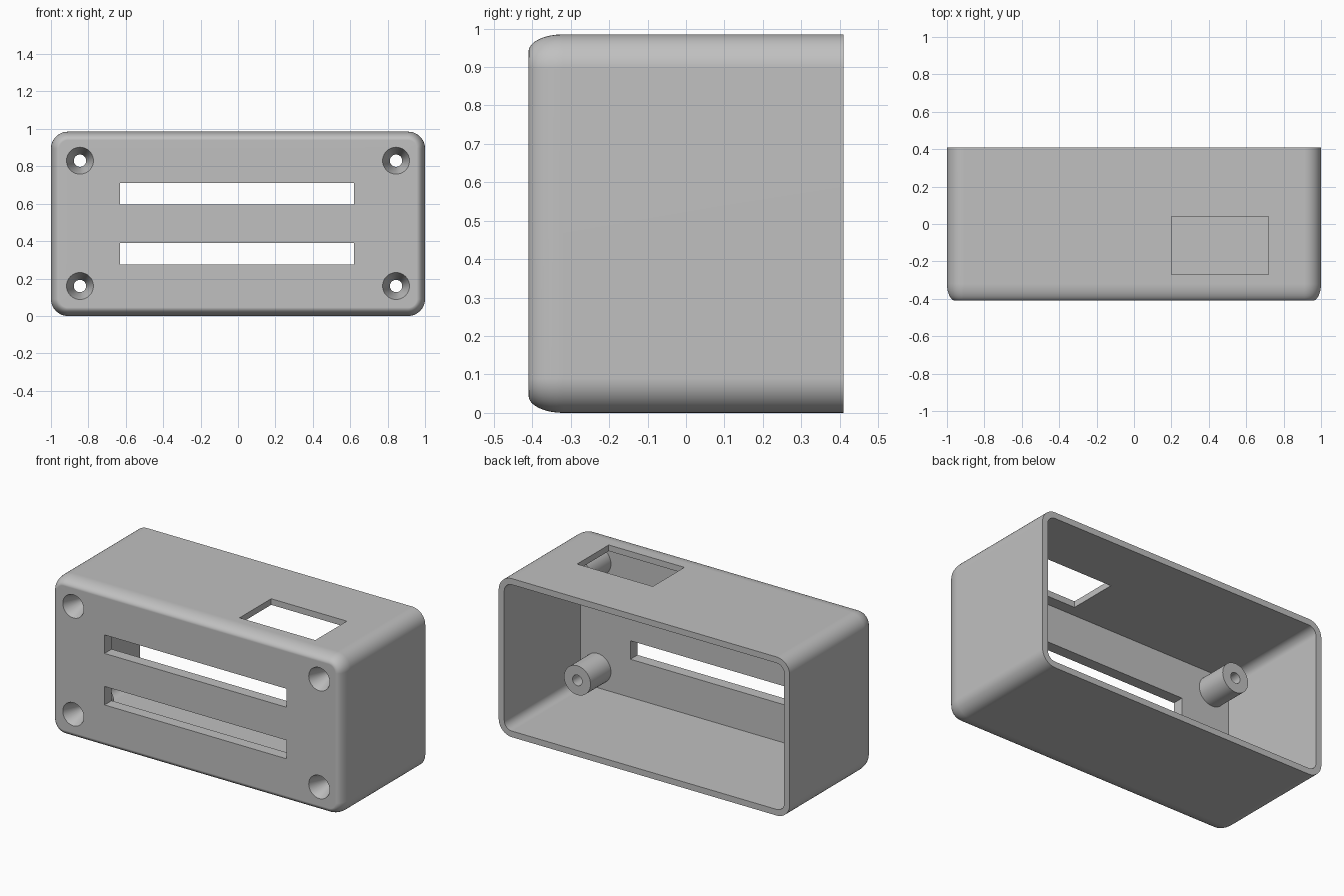
import bpy, bmesh
from math import sin, cos, pi
from mathutils import Matrix, Vector

if "Cube" in bpy.data.objects:
    bpy.data.objects.remove(bpy.data.objects["Cube"], do_unlink=True)

W, H, D = 1.0, 0.985, 0.41         # half width, height, half depth
WALL, FRONT = 0.038, 0.07          # side and front wall thickness
RADIUS, EDGE_IN, EDGE_DEEP = 0.09, 0.045, 0.09
HOLES = [(x, z) for x in (-0.845, 0.845) for z in (0.16, 0.83)]

plastic = bpy.data.materials.new("grey plastic")
plastic.use_nodes = True
GREY = (0.53, 0.53, 0.53, 1)
plastic.diffuse_color = GREY
plastic.node_tree.nodes["Principled BSDF"].inputs["Base Color"].default_value = GREY


def finish(name, bm):
    bmesh.ops.recalc_face_normals(bm, faces=bm.faces)
    mesh = bpy.data.meshes.new(name)
    bm.to_mesh(mesh)
    bm.free()
    mesh.materials.append(plastic)
    obj = bpy.data.objects.new(name, mesh)
    bpy.context.collection.objects.link(obj)
    return obj


def loft(name, sections):
    """Skin a closed solid over sections that share a point count."""
    bm = bmesh.new()
    rings = [[bm.verts.new(p) for p in s] for s in sections]
    n = len(rings[0])
    for a, b in zip(rings, rings[1:]):
        for i in range(n):
            j = (i + 1) % n
            bm.faces.new((a[i], a[j], b[j], b[i]))
    bm.faces.new(rings[0])
    bm.faces.new(rings[-1][::-1])
    return finish(name, bm)


def rounded_section(y, inset, radius, steps=10):
    pts = []
    for k, (sx, sz) in enumerate(((1, 1), (-1, 1), (-1, -1), (1, -1))):
        cx = sx * (W - inset - radius)
        cz = H / 2 + sz * (H / 2 - inset - radius)
        for i in range(steps + 1):
            a = pi / 2 * (k + i / steps)
            pts.append(Vector((cx + radius * cos(a), y, cz + radius * sin(a))))
    return pts


def lathe(name, x, z, profile, sides=40):
    """Round solid along y from (y, radius) pairs."""
    return loft(name, [[(x + r * cos(2 * pi * i / sides), y, z + r * sin(2 * pi * i / sides))
                        for i in range(sides)] for y, r in profile])


def block(name, low, high):
    bm = bmesh.new()
    low, high = Vector(low), Vector(high)
    bmesh.ops.create_cube(bm, size=1, matrix=Matrix.Translation((low + high) / 2)
                          @ Matrix.Diagonal((*(high - low), 1)))
    return finish(name, bm)


def combine(target, other, operation):
    mod = target.modifiers.new(operation.lower(), 'BOOLEAN')
    mod.operation, mod.solver, mod.object = operation, 'EXACT', other
    bpy.context.view_layer.objects.active = target
    bpy.ops.object.modifier_apply(modifier=mod.name)
    bpy.data.objects.remove(other, do_unlink=True)


# Outer shell with softened front edge
sections = []
for i in range(9):
    a = pi / 2 * i / 8
    inset = EDGE_IN * (1 - sin(a))
    sections.append(rounded_section(-D + EDGE_DEEP * (1 - cos(a)), inset, RADIUS - inset))
sections.append(rounded_section(D, 0, RADIUS))
case = loft("case", sections)

# Hollow, open at the back
combine(case, loft("cavity", [rounded_section(y, WALL, RADIUS - WALL)
                              for y in (-D + FRONT, D + 0.1)]), 'DIFFERENCE')

# Screw posts with countersunk holes
for x, z in HOLES:
    combine(case, lathe("screw_post", x, z, [(-D + FRONT / 2, 0.091), (-0.14, 0.091)]), 'UNION')
for x, z in HOLES:
    combine(case, lathe("screw_hole", x, z, [(-D - 0.01, 0.072), (-D, 0.072),
                                             (-D + 0.11, 0.033), (0, 0.033)]), 'DIFFERENCE')

# Two long front slots
for z in (0.275, 0.595):
    combine(case, block("slot", (-0.63, -D - 0.1, z), (0.62, -0.25, z + 0.115)), 'DIFFERENCE')

# Window in the top wall
combine(case, block("window", (0.2, -0.27, H - 0.1), (0.72, 0.04, H + 0.1)), 'DIFFERENCE')

# Smooth curves, flat walls
bpy.ops.object.select_all(action='DESELECT')
case.select_set(True)
bpy.context.view_layer.objects.active = case
bpy.ops.object.shade_smooth_by_angle(angle=pi / 6)
case.modifiers.new("even_normals", 'WEIGHTED_NORMAL').keep_sharp = True
